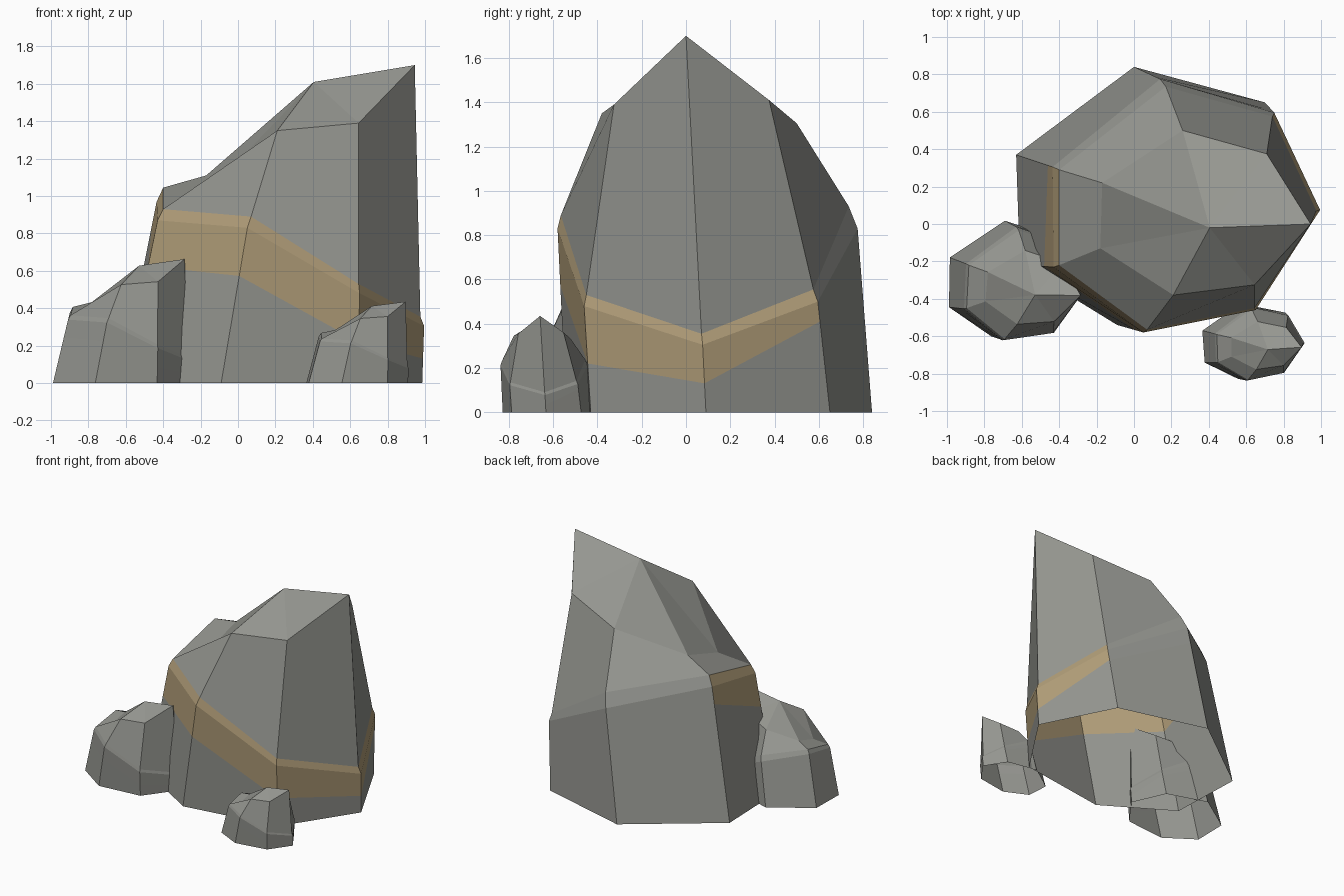
import bpy
from math import radians
from mathutils import Vector

cube = bpy.data.objects.get("Cube")
if cube:
    bpy.data.objects.remove(cube, do_unlink=True)


def make_material(name, colour):
    material = bpy.data.materials.new(name)
    material.use_nodes = True
    material.diffuse_color = colour
    material.node_tree.nodes["Principled BSDF"].inputs["Base Color"].default_value = colour
    return material


stone = make_material("grey stone", (.30, .305, .28, 1))
sand = make_material("sandy band", (.44, .34, .19, 1))

# Seven corner ridges, counter-clockwise from the front:
# foot, bend below the chamfer, bend above the chamfer, upper rim
ridges = [
    [(-.09, -.54, 0), (.05, -.58, .83), (.07, -.565, .89), (.21, -.38, 1.35)],
    [(.64, -.43, 0), (.65, -.46, .48), (.645, -.45, .53), (.645, -.325, 1.39)],
    [(.985, .09, 0), (.995, .075, .305), (.975, .07, .355), (.945, 0, 1.7)],
    [(.7, .65, 0), (.75, .595, .5), (.74, .575, .555), (.71, .375, 1.41)],
    [(0, .84, 0), (.14, .775, .83), (.17, .735, .93), (.26, .5, 1.305)],
    [(-.63, .37, 0), (-.435, .305, .97), (-.4, .29, 1.045), (-.17, .22, 1.11)],
    [(-.61, -.22, 0), (-.43, -.23, .87), (-.4, -.22, .93), (-.18, -.13, 1)],
]
crown = (.405, -.02, 1.61)
# How far up the lower wall the sandy band begins on each ridge
band_start = [.69, .46, .43, .82, .85, .87, .72]


def make_rock(name, location=(0, 0, 0), scale=(1, 1, 1), turn=0, banded=False):
    sides = len(ridges)
    columns = []
    for ridge, start in zip(ridges, band_start):
        foot, lower, upper, rim = [Vector(p) for p in ridge]
        columns.append([foot, foot.lerp(lower, start), lower, upper, rim])
    levels = len(columns[0])
    verts = [point for column in columns for point in column] + [Vector(crown)]
    faces, slots = [], []
    for side in range(sides):
        here, there = side * levels, (side + 1) % sides * levels
        # Two back walls stay plain grey
        painted = banded and side not in (3, 4)
        for level in range(levels - 1):
            faces.append((here + level, there + level,
                          there + level + 1, here + level + 1))
            slots.append(int(painted and level in (1, 2)))
        # Facet leading up to the crown; the underside is left open
        faces.append((here + levels - 1, there + levels - 1, len(verts) - 1))
        slots.append(0)
    mesh = bpy.data.meshes.new(name)
    mesh.from_pydata(verts, [], faces)
    mesh.materials.append(stone)
    if banded:
        mesh.materials.append(sand)
    for polygon, slot in zip(mesh.polygons, slots):
        polygon.material_index = slot
    rock = bpy.data.objects.new(name, mesh)
    bpy.context.collection.objects.link(rock)
    rock.location = location
    rock.scale = scale
    rock.rotation_euler.z = radians(turn)
    return rock


# Main boulder and the two plain stones at its foot
make_rock("large_boulder", banded=True)
make_rock("left_side_stone", (-.71, -.36, 0), (.45, .45, .39), -3)
make_rock("right_side_stone", (.58, -.67, 0), (.335, .29, .256), 2)
